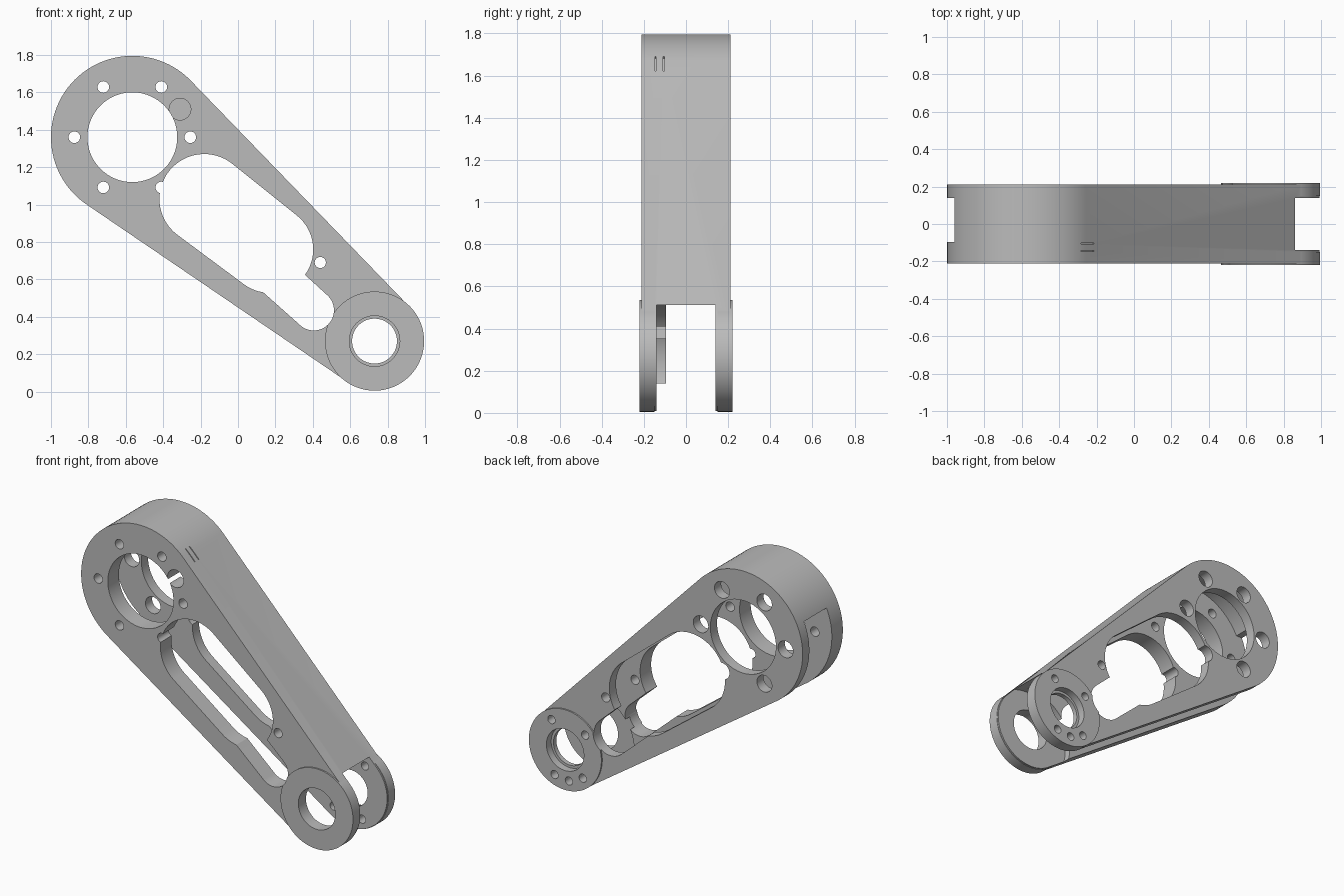
import bpy, bmesh
from math import cos, sin, pi, radians
from mathutils import Matrix

cube = bpy.data.objects.get("Cube")
if cube:
    bpy.data.objects.remove(cube, do_unlink=True)

BIG, SMALL = (-0.565, 1.36), (0.73, 0.27)
R_BIG, R_SMALL = 0.435, 0.265

grey = bpy.data.materials.new("plain_grey")
grey.use_nodes = True
colour = (0.5, 0.5, 0.5, 1)
grey.diffuse_color = colour
grey.node_tree.nodes["Principled BSDF"].inputs["Base Color"].default_value = colour


def circle(centre, r, n=64):
    return [(centre[0] + r * cos(2 * pi * i / n), centre[1] + r * sin(2 * pi * i / n))
            for i in range(n)]


def hull(points):
    """Convex outline around a set of points, counter-clockwise."""
    pts = sorted(set(points))

    def half(seq):
        out = []
        for p in seq:
            while len(out) > 1 and ((out[-1][0] - out[-2][0]) * (p[1] - out[-2][1])
                                    - (out[-1][1] - out[-2][1]) * (p[0] - out[-2][0])) <= 1e-9:
                out.pop()
            out.append(p)
        return out[:-1]
    return half(pts) + half(pts[::-1])


def capsule(c1, r1, c2, r2):
    return hull(circle(c1, r1, 96) + circle(c2, r2, 96))


def prism(name, outline, y0, y1):
    """Extrude an x-z outline from y0 to y1."""
    bm = bmesh.new()
    face = bm.faces.new([bm.verts.new((x, y0, z)) for x, z in outline])
    new = bmesh.ops.extrude_face_region(bm, geom=[face])["geom"]
    bmesh.ops.translate(bm, vec=(0, y1 - y0, 0),
                        verts=[v for v in new if isinstance(v, bmesh.types.BMVert)])
    bmesh.ops.recalc_face_normals(bm, faces=bm.faces)
    mesh = bpy.data.meshes.new(name)
    bm.to_mesh(mesh)
    bm.free()
    mesh.materials.append(grey)
    obj = bpy.data.objects.new(name, mesh)
    bpy.context.collection.objects.link(obj)
    return obj


def combine(target, tool, operation="DIFFERENCE"):
    mod = target.modifiers.new("combine", "BOOLEAN")
    mod.operation, mod.solver, mod.object = operation, "EXACT", tool
    deps = bpy.context.evaluated_depsgraph_get()
    mesh = bpy.data.meshes.new_from_object(target.evaluated_get(deps))
    target.modifiers.clear()
    target.data = mesh
    bpy.data.objects.remove(tool, do_unlink=True)


def cut(outline, y0, y1):
    combine(arm, prism("cutter", outline, y0, y1))


def around(centre, r, degrees):
    return (centre[0] + r * cos(radians(degrees)), centre[1] + r * sin(radians(degrees)))


# Tapered arm with a raised round pad on each side of the small end
arm = prism("link_arm", capsule(BIG, R_BIG, SMALL, R_SMALL - 0.003), -0.21, 0.21)
for y0, y1 in ((-0.22, -0.15), (0.15, 0.22)):
    combine(arm, prism("pad", circle(SMALL, R_SMALL, 96), y0, y1), "UNION")

# Hollow inside, open along the lower side, with a fork at the small end
cut(capsule(BIG, 0.395, SMALL, 0.22), -0.095, 0.14)
cut([(-1.1, 1.54), (-0.9, 1.54), (-0.6, 1.0), (0.7, 0.2), (0.5, -0.1), (-1.1, 0.7)],
    -0.095, 0.14)
cut(circle((0.755, 0.22), 0.31, 96), -0.14, 0.14)

# Long windows in the front and back plates
for y0, y1, grow in ((-0.3, -0.05, 0), (0.1, 0.3, 0.012)):
    cut(capsule((-0.18, 1.03), 0.24 + grow, (0.17, 0.76), 0.232 + grow), y0, y1)
    cut(capsule((0.2, 0.62), 0.11 + grow, (0.405, 0.435), 0.108 + grow), y0, y1)

# Big bore and its ring of screw holes, wider at the back
cut(circle(BIG, 0.24, 96), -0.3, 0.3)
for i in range(6):
    spot = around(BIG, 0.31, 60 * i)
    cut(circle(spot, 0.031, 24), -0.3, -0.05)
    cut(circle(spot, 0.055, 32), 0.1, 0.3)

# Front cable hole and the through hole beside the window
cut(circle((-0.31, 1.51), 0.058, 32), -0.3, -0.05)
cut(circle((0.44, 0.69), 0.03, 24), -0.3, 0.3)

# Small bore, stepped at the back, with screw holes in the back pad
cut(circle(SMALL, 0.135), -0.3, -0.1)
cut(circle(SMALL, 0.12), 0.1, 0.3)
cut(circle(SMALL, 0.137), 0.17, 0.3)
for angle in (60, 137, -67, -98, -130):
    cut(circle(around(SMALL, 0.2, angle), 0.027, 24), 0.1, 0.3)

# Two fine slits in the upper wall
for y in (-0.145, -0.105):
    cut([(-0.29, 1.68), (-0.22, 1.61), (-0.2, 1.65), (-0.26, 1.72)], y - 0.003, y + 0.003)

# Smooth rounds, sharp edges
bpy.ops.object.select_all(action="DESELECT")
arm.select_set(True)
bpy.context.view_layer.objects.active = arm
bpy.ops.object.shade_smooth_by_angle(angle=radians(30))
